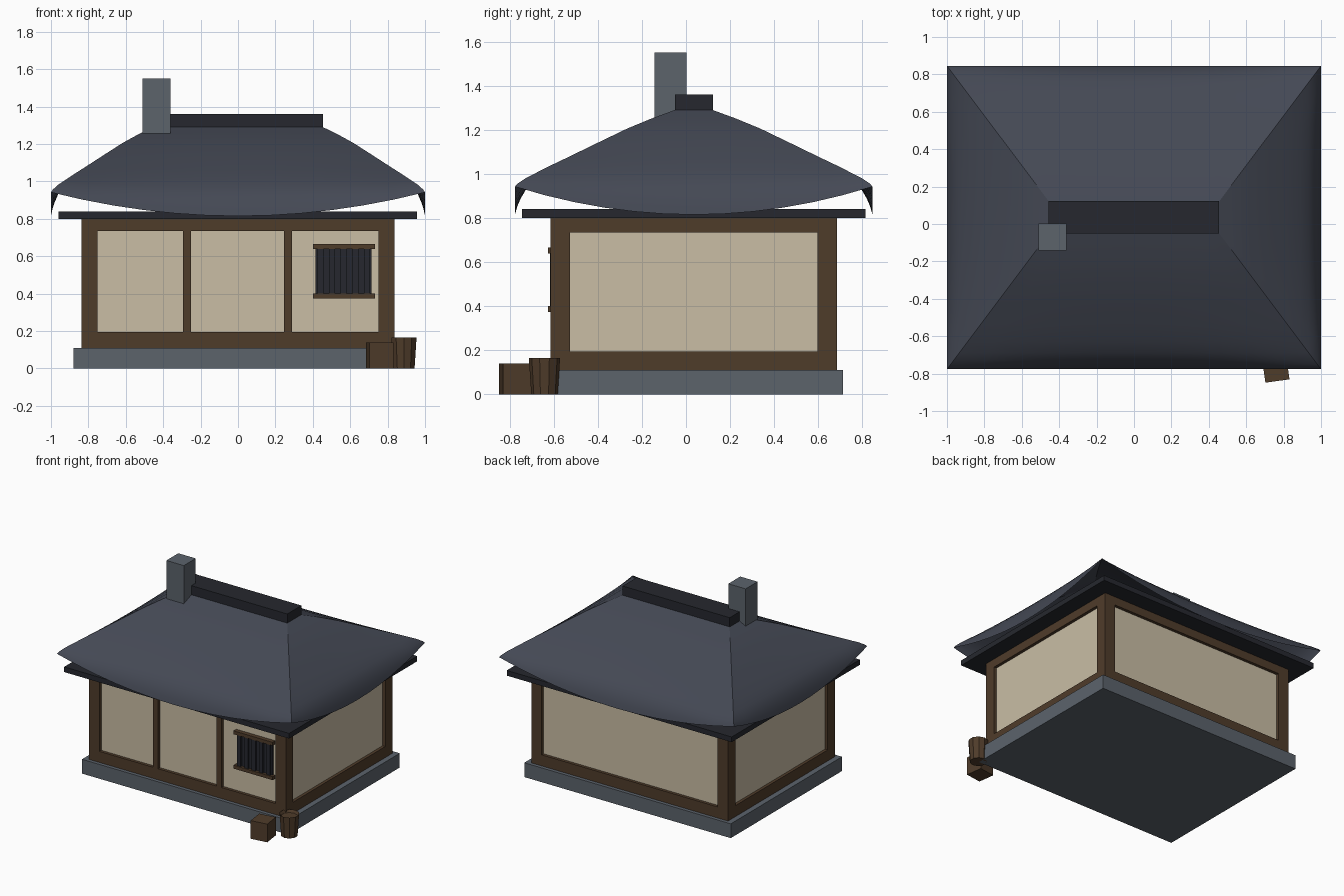
import bpy, bmesh, math
from mathutils import Matrix

if "Cube" in bpy.data.objects:
    bpy.data.objects.remove(bpy.data.objects["Cube"])

CY = 0.035  # centre of the building in y


def material(name, rgb):
    m = bpy.data.materials.new(name)
    m.diffuse_color = (*[(c / 255) ** 2.2 for c in rgb], 1)
    m.use_nodes = True
    m.node_tree.nodes["Principled BSDF"].inputs["Base Color"].default_value = m.diffuse_color
    return m


STONE = material("stone", (92, 99, 107))
ROOF = material("roof_slate", (70, 74, 85))
DARK = material("dark_wood", (42, 44, 50))
WOOD = material("brown_wood", (80, 62, 46))
PLASTER = material("plaster", (200, 188, 163))


def add_object(name, bm, mat):
    me = bpy.data.meshes.new(name)
    bm.to_mesh(me)
    bm.free()
    me.materials.append(mat)
    ob = bpy.data.objects.new(name, me)
    bpy.context.collection.objects.link(ob)
    return ob


def box(name, x, y, z, mat, turn=0):
    """Box from (min, max) pairs, optionally turned about its own z axis."""
    bm = bmesh.new()
    bmesh.ops.create_cube(bm, size=1)
    size = [b - a for a, b in (x, y, z)]
    mid = [(a + b) / 2 for a, b in (x, y, z)]
    bm.transform(Matrix.Translation(mid) @ Matrix.Rotation(turn, 4, 'Z') @ Matrix.Diagonal((*size, 1)))
    return add_object(name, bm, mat)


# Stone base, plaster core and eave board
box("stone_base", (-.88, .88), (-.642, .712), (0, .11), STONE)
box("plaster_walls", (-.815, .815), (-.592, .662), (.10, .81), PLASTER)
box("eave_board", (-.96, .957), (-.745, .815), (.80, .84), DARK)

# Timber frame: corner posts, sill and top beams
X, Y0, Y1, P = .838, -.615, .685, .088
for sx in (-1, 1):
    xs = sorted((sx * X, sx * (X - P)))
    for y in ((Y0, Y0 + P), (Y1 - P, Y1)):
        box("corner_post", xs, y, (.11, .80), WOOD)
    for n, z in (("side_sill", (.11, .195)), ("side_top_beam", (.735, .80))):
        box(n, xs, (Y0 + P, Y1 - P), z, WOOD)
for y in ((Y0, Y0 + P), (Y1 - P, Y1)):
    for n, z in (("long_sill", (.11, .195)), ("long_top_beam", (.735, .80))):
        box(n, (P - X, X - P), y, z, WOOD)
for x in (-.272, .268):
    box("front_post", (x - .022, x + .022), (Y0, -.585), (.195, .735), WOOD)

# Barred window
box("window_pane", (.415, .715), (-.604, -.585), (.39, .65), DARK)
for i in range(5):
    x = .44 + i * .0625
    box("window_bar", (x - .016, x + .016), (-.618, -.60), (.395, .645), DARK)
for z in (.387, .652):
    box("window_rail", (.40, .732), (-.625, -.585), (z - .013, z + .013), WOOD)

# Sweeping hipped roof: hip profile (t from ridge to eave, z), edges sag between corners
HIP = [(0, 1.29), (.15, 1.25), (.3, 1.205), (.5, 1.135), (.67, 1.075), (.8, 1.03),
       (.88, 1.0), (.93, .982), (.965, .965), (.985, .955), (1, .942)]
RIDGE, EAVE, N = (.455, .085), (1.0, .811), 12
bm = bmesh.new()
for side in range(4):
    rows = []
    for t, z in HIP:
        hx, hy = (r + (e - r) * t for r, e in zip(RIDGE, EAVE))
        sag = .127 * (.3 * t ** 3 + .7 * t ** 20)
        row = []
        for i in range(N + 1):
            u = -1 + 2 * i / N
            x, y = (u * hx, -hy) if side % 2 == 0 else (hx, u * hy)
            s = 1 if side < 2 else -1
            row.append(bm.verts.new((s * x, s * y + CY, z - sag * (1 - u * u))))
        rows.append(row)
    for a, b in zip(rows, rows[1:]):
        for i in range(N):
            bm.faces.new((a[i], b[i], b[i + 1], a[i + 1]))
bmesh.ops.remove_doubles(bm, verts=bm.verts, dist=1e-4)
bmesh.ops.recalc_face_normals(bm, faces=bm.faces)
roof = add_object("curved_roof", bm, ROOF)
bpy.context.view_layer.objects.active = roof
roof.select_set(True)
bpy.ops.object.shade_smooth_by_angle(angle=math.radians(25))

# Ridge cap and chimney
box("ridge_cap", (-.458, .455), (-.05, .122), (1.27, 1.36), DARK)
box("chimney", (-.51, -.362), (-.143, .002), (1.1, 1.55), STONE)

# Crate and bucket by the front right corner
box("crate", (.693, .823), (-.84, -.71), (0, .14), WOOD, math.radians(8))
bm = bmesh.new()
bmesh.ops.create_cone(bm, cap_ends=True, segments=10, radius1=.06, radius2=.071, depth=.165)
bm.transform(Matrix.Translation((.887, -.642, .0825)))
bm.normal_update()
top = [f for f in bm.faces if f.normal.z > .9]
bmesh.ops.inset_region(bm, faces=top, thickness=.012)
bmesh.ops.translate(bm, verts=top[0].verts, vec=(0, 0, -.02))
add_object("bucket", bm, WOOD)
